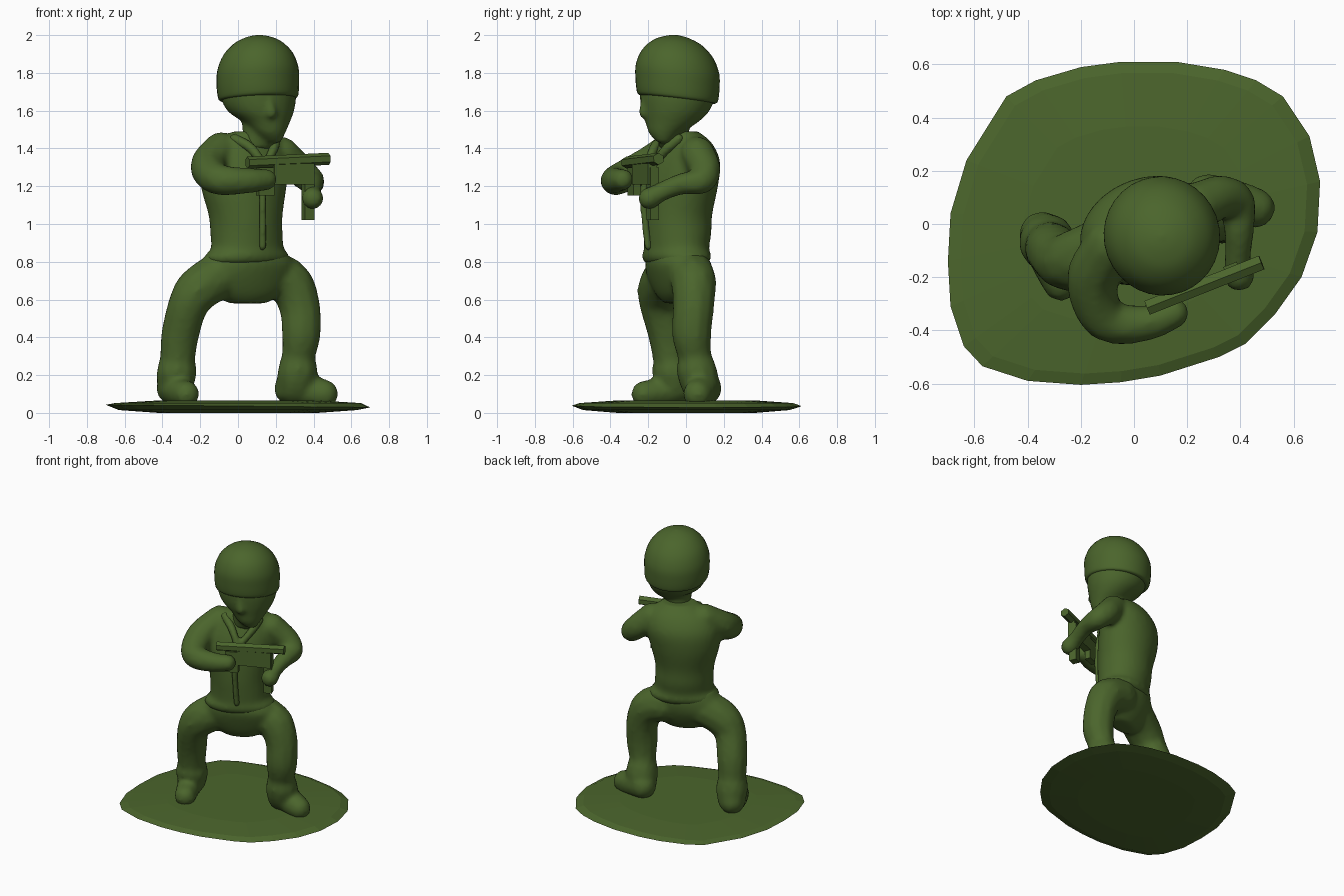
import bpy, bmesh, math
from mathutils import Vector, Matrix

mat = bpy.data.materials.new("green_plastic")
mat.diffuse_color = (0.07, 0.13, 0.025, 1)


def finish(bm, name, voxel=None, smooth=4):
    bmesh.ops.recalc_face_normals(bm, faces=bm.faces[:])
    me = bpy.data.meshes.new(name)
    bm.to_mesh(me)
    bm.free()
    me.materials.append(mat)
    ob = bpy.data.objects.new(name, me)
    bpy.context.collection.objects.link(ob)
    if voxel:
        r = ob.modifiers.new("fuse", 'REMESH')
        r.mode, r.voxel_size, r.use_smooth_shade = 'VOXEL', voxel, True
        s = ob.modifiers.new("soften", 'SMOOTH')
        s.factor, s.iterations = 0.5, smooth
    return ob


def skin(bm, rings):
    loops = [[bm.verts.new(p) for p in ring] for ring in rings]
    n = len(loops[0])
    for a, b in zip(loops, loops[1:]):
        for i in range(n):
            j = (i + 1) % n
            bm.faces.new((a[i], a[j], b[j], b[i]))
    bm.faces.new(loops[0][::-1])
    bm.faces.new(loops[-1])


def spline(pts, steps):
    """Catmull-Rom through points of any dimension."""
    p = [pts[0]] + list(pts) + [pts[-1]]
    out = []
    for a, b, c, d in zip(p, p[1:], p[2:], p[3:]):
        for k in range(steps):
            t = k / steps
            out.append([0.5 * (2 * q + (r - o) * t + (2 * o - 5 * q + 4 * r - s) * t * t
                               + (3 * q - o - 3 * r + s) * t ** 3)
                        for o, q, r, s in zip(a, b, c, d)])
    return out + [list(pts[-1])]


def stack(bm, secs, yaw=0, tilt=0, n=32):
    """Elliptical sections (z, cx, cy, rx, ry); tilt lifts the front."""
    c, s = math.cos(math.radians(yaw)), math.sin(math.radians(yaw))
    rings = []
    for z, cx, cy, rx, ry in spline(secs, 4):
        ring = []
        for i in range(n):
            a = 2 * math.pi * i / n
            u, v = rx * math.cos(a), ry * math.sin(a)
            ring.append((cx + u * c - v * s, cy + u * s + v * c, z - tilt * v))
        rings.append(ring)
    skin(bm, rings)


def limb(bm, pts):
    """Rounded limb through (x, y, z, radius)."""
    for x, y, z, r in spline(pts, 6):
        bmesh.ops.create_icosphere(bm, subdivisions=2, radius=r,
                                   matrix=Matrix.Translation((x, y, z)))


# base: lens-shaped plate
outline = [(-.48, .48), (-.37, .54), (-.2, .59), (-.05, .61), (.16, .61), (.34, .58),
           (.46, .54), (.56, .48), (.66, .33), (.7, .16), (.69, -.03), (.63, -.2),
           (.53, -.34), (.42, -.45), (.32, -.5), (.1, -.57), (-.05, -.595), (-.2, -.605),
           (-.4, -.59), (-.57, -.535), (-.64, -.46), (-.69, -.31), (-.7, -.14),
           (-.69, .04), (-.63, .24)]
bm = bmesh.new()
skin(bm, [[(x * k, y * k, z - 0.01 * x * (k == 1)) for x, y in outline]
          for k, z in ((.6, 0), (.9, .015), (1, .036), (.93, .052), (.6, .066))])
finish(bm, "base")

# trousers and boots
bm = bmesh.new()
stack(bm, [(.87, .04, -.05, .19, .14), (.80, .05, -.05, .25, .155), (.72, .04, -.05, .26, .14),
           (.63, .05, -.05, .19, .1), (.58, .05, -.05, .1, .06)], yaw=18)
limb(bm, [(-.07, -.08, .74, .13), (-.19, -.13, .67, .125), (-.26, -.14, .58, .11),
          (-.305, -.1, .42, .105), (-.32, -.08, .28, .097), (-.325, -.07, .21, .11),
          (-.335, -.05, .14, .095)])
limb(bm, [(.16, .02, .74, .13), (.27, .04, .69, .122), (.325, .04, .57, .112),
          (.335, .03, .42, .107), (.32, .045, .3, .092), (.315, .06, .21, .11),
          (.3, .08, .14, .1)])
limb(bm, [(-.345, -.04, .13, .09), (-.31, -.14, .11, .08), (-.275, -.22, .1, .072)])
limb(bm, [(.28, .1, .13, .092), (.38, .08, .115, .088), (.455, .06, .1, .078)])
finish(bm, "trousers_and_boots", .016)

# jacket: torso, hem and both arms
bm = bmesh.new()
stack(bm, [(.79, .05, -.05, .225, .15), (.83, .05, -.05, .235, .17), (.87, .05, -.05, .2, .165),
           (.95, .045, -.045, .195, .175), (1.05, .04, -.045, .20, .18),
           (1.2, .03, -.03, .235, .19), (1.33, .035, -.01, .245, .175),
           (1.43, .05, -.01, .2, .13), (1.49, .08, -.03, .11, .09)], yaw=26)
limb(bm, [(-.09, -.08, 1.39, .1), (-.155, -.2, 1.31, .1), (-.13, -.33, 1.25, .088),
          (-.06, -.375, 1.23, .08), (.06, -.37, 1.23, .068), (.15, -.335, 1.235, .058)])
limb(bm, [(.23, .06, 1.37, .095), (.32, .1, 1.29, .085), (.385, .08, 1.23, .073),
          (.395, -.03, 1.21, .058), (.39, -.13, 1.17, .052), (.395, -.195, 1.135, .06)])
finish(bm, "jacket_and_arms", .016)

# collar and front flap edge
bm = bmesh.new()
limb(bm, [(-.02, -.12, 1.45, .03), (.07, -.17, 1.4, .028), (.13, -.2, 1.3, .025),
          (.13, -.225, 1.15, .022), (.13, -.215, 1.0, .022), (.13, -.2, .88, .022)])
limb(bm, [(.2, -.04, 1.45, .03), (.19, -.1, 1.4, .028), (.15, -.17, 1.32, .024)])
finish(bm, "jacket_collar", .012)

# head: neck, tapering face, nose and brow
bm = bmesh.new()
stack(bm, [(1.4, .1, -.05, .1, .09), (1.48, .11, -.07, .085, .085), (1.6, .11, -.06, .1, .1)])
stack(bm, [(1.43, .19, -.12, .035, .03), (1.48, .17, -.11, .08, .085),
           (1.54, .15, -.075, .125, .14), (1.6, .12, -.055, .177, .18),
           (1.68, .108, -.045, .2, .2), (1.78, .105, -.045, .19, .2)])
limb(bm, [(.165, -.22, 1.66, .02), (.175, -.22, 1.59, .032)])
finish(bm, "head", .014)

# helmet: rim higher at the front
bm = bmesh.new()
stack(bm, [(1.66, .107, -.045, .2, .2), (1.675, .107, -.045, .212, .215),
           (1.74, .105, -.045, .218, .223), (1.82, .105, -.045, .214, .222),
           (1.9, .105, -.045, .183, .19), (1.96, .105, -.045, .125, .13),
           (1.99, .105, -.045, .06, .06), (2.0, .105, -.045, .005, .005)], yaw=20, tilt=.12)
for f in bm.faces:
    f.smooth = True
finish(bm, "helmet")

# gun: six-sided barrel and boxes, all along one direction
start, end = Vector((.05, -.315, 1.325)), Vector((.48, -.145, 1.345))
axis = end - start
yaw = Matrix.Rotation(math.atan2(axis.y, axis.x), 4, 'Z')
bm = bmesh.new()
bmesh.ops.create_cone(bm, cap_ends=True, segments=6, radius1=.032, radius2=.032,
                      depth=axis.length, matrix=Matrix.Translation((start + end) / 2)
                      @ axis.to_track_quat('Z', 'Y').to_matrix().to_4x4())
finish(bm, "gun_barrel")
for name, pos, size in (("gun_receiver", (.29, -.22, 1.265), (.23, .05, .11)),
                        ("gun_magazine", (.37, -.175, 1.16), (.055, .05, .28)),
                        ("gun_grip", (.145, -.275, 1.225), (.09, .04, .15))):
    bm = bmesh.new()
    bmesh.ops.create_cube(bm, size=1, matrix=Matrix.Translation(pos) @ yaw
                          @ Matrix.Diagonal((*size, 1)))
    finish(bm, name)
